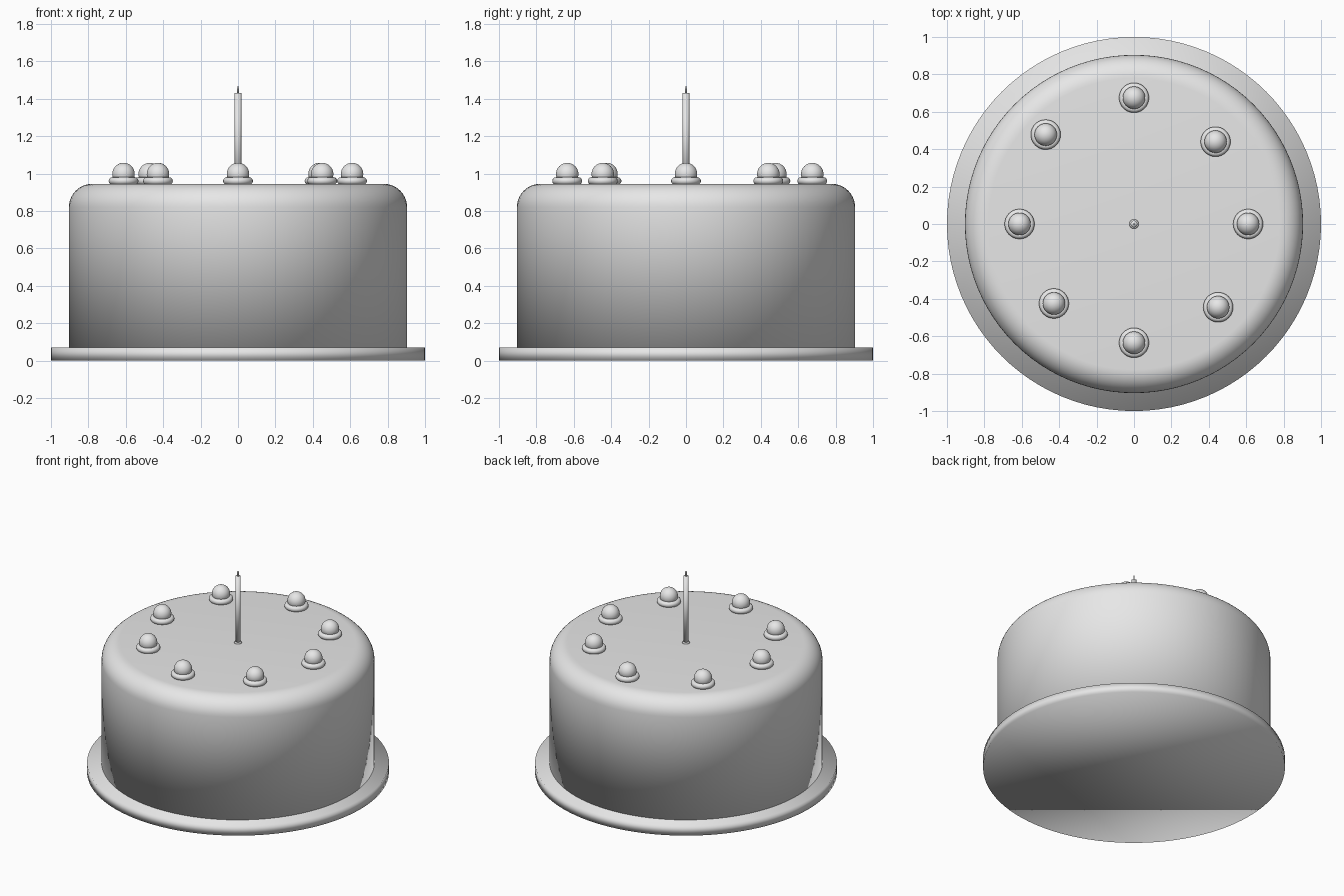
import bpy
import bmesh
from math import cos, sin, pi, tau

cube = bpy.data.objects.get("Cube")
if cube:
    bpy.data.objects.remove(cube, do_unlink=True)

grey = bpy.data.materials.new("plain_grey")
grey.use_nodes = True
grey.diffuse_color = (0.8, 0.8, 0.8, 1)
grey.node_tree.nodes["Principled BSDF"].inputs["Base Color"].default_value = (0.8, 0.8, 0.8, 1)


def lathe(name, profile, sides):
    """Closed, smooth solid of revolution from (radius, height) points, bottom to top."""
    bm = bmesh.new()
    rings = [[bm.verts.new((r * cos(tau * i / sides), r * sin(tau * i / sides), z))
              for i in range(sides)] for r, z in profile]
    for low, high in zip(rings, rings[1:]):
        for i in range(sides):
            j = (i + 1) % sides
            bm.faces.new((low[i], low[j], high[j], high[i]))
    bm.faces.new(rings[0][::-1])
    bm.faces.new(rings[-1])
    for face in bm.faces:
        face.smooth = True
    mesh = bpy.data.meshes.new(name)
    bm.to_mesh(mesh)
    bm.free()
    return add(name, mesh)


def add(name, mesh):
    if not mesh.materials:
        mesh.materials.append(grey)
    obj = bpy.data.objects.new(name, mesh)
    bpy.context.collection.objects.link(obj)
    return obj


def torus(name, major, minor, z):
    bpy.ops.mesh.primitive_torus_add(major_radius=major, minor_radius=minor,
                                     major_segments=32, minor_segments=12, location=(0, 0, z))
    obj = bpy.context.object
    obj.name = name
    obj.data.materials.append(grey)
    bpy.ops.object.shade_smooth()
    return obj


# Plate
lathe("plate", [(1, 0), (1, 0.07)], 96)

# Cake body with a rounded top edge
TOP, RADIUS, ROUND = 0.945, 0.904, 0.125
rounded = [(RADIUS - ROUND + ROUND * cos(a * pi / 20), TOP - ROUND + ROUND * sin(a * pi / 20))
           for a in range(11)]
lathe("cake", [(RADIUS, 0.065)] + rounded, 96)

# Candle, wick and the icing collar at its foot
lathe("candle", [(0.018, 0.93), (0.018, 1.43)], 24)
lathe("wick", [(0.005, 1.42), (0.005, 1.465)], 12)
torus("candle_collar", 0.018, 0.007, TOP + 0.003)

# Cherries, each sitting in a ring of icing
spots = [(0, 0.675), (0.436, 0.44), (0.61, 0), (0.45, -0.445),
         (0, -0.635), (-0.428, -0.425), (-0.612, 0), (-0.472, 0.478)]
bpy.ops.mesh.primitive_uv_sphere_add(segments=32, ring_count=16, radius=0.06)
cherry = bpy.context.object
cherry.name = "cherry"
cherry.data.materials.append(grey)
bpy.ops.object.shade_smooth()
ring = torus("icing_ring", 0.06, 0.02, 0)
for part, height in ((cherry, 0.997), (ring, 0.96)):
    for n, (x, y) in enumerate(spots):
        obj = part if n == 0 else add(part.name.split(".")[0], part.data)
        obj.location = (x, y, height)
